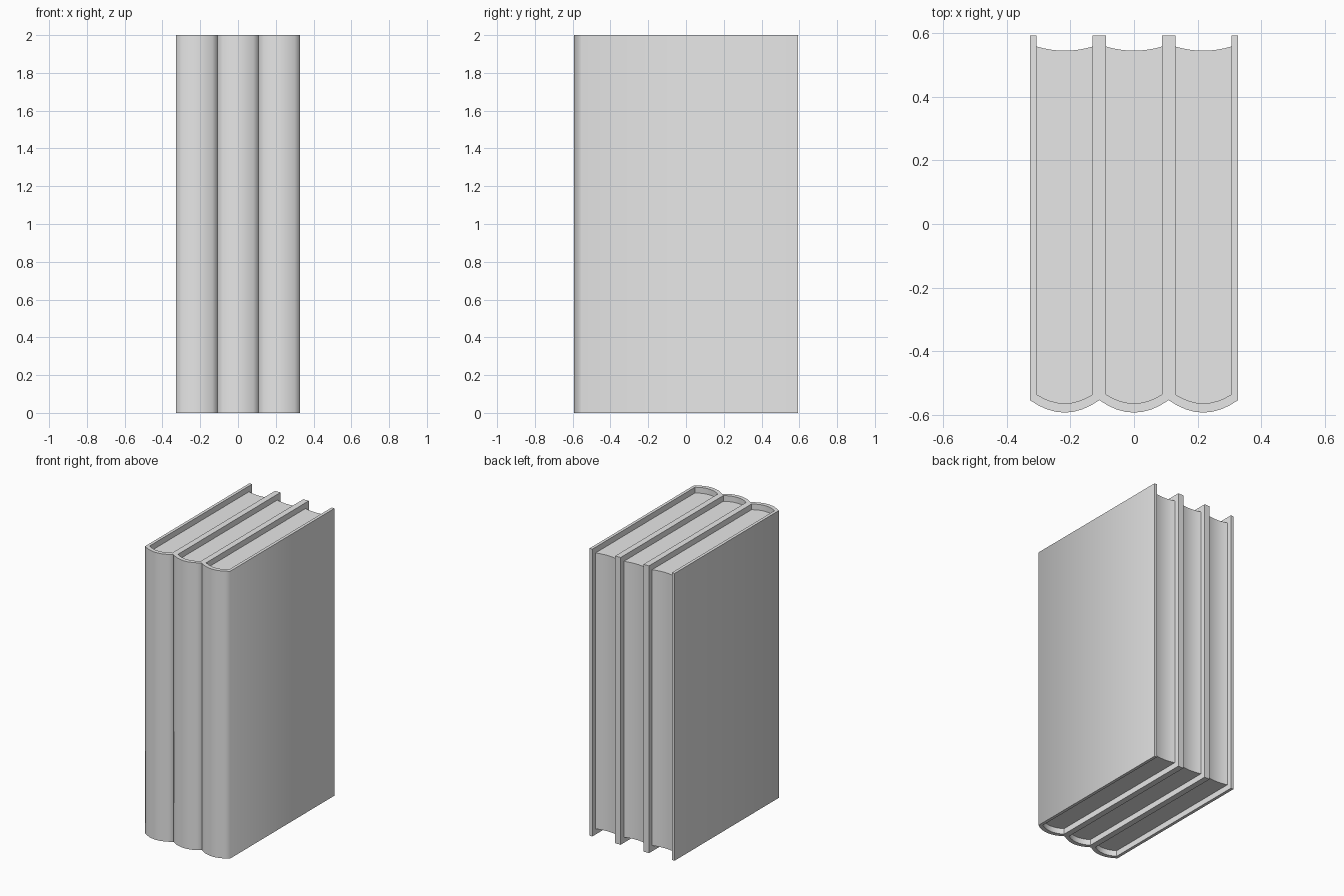
import bpy, bmesh, math

if "Cube" in bpy.data.objects:
    bpy.data.objects.remove(bpy.data.objects["Cube"])

HALF = 0.109      # half thickness of one book
BOARD = 0.021     # cover board thickness
BACK = 0.593      # open edge of the covers
HEIGHT = 2.0
RECESS = 0.04     # pages stop short of the cover at top and bottom
SEG = 8           # facets across the rounded spine

grey = bpy.data.materials.new("plain_grey")
grey.diffuse_color = (0.8, 0.8, 0.8, 1)
grey.use_nodes = True
grey.node_tree.nodes["Principled BSDF"].inputs["Base Color"].default_value = grey.diffuse_color


def arc(half, y_side, sag):
    """Shallow curve from -half to +half, bulging by sag towards the front."""
    ts = [-1 + 2 * i / SEG for i in range(SEG + 1)]
    return [(half * t, y_side - sag * (1 - t * t)) for t in ts]


def extrude_strip(name, line_a, line_b, x, z0, z1):
    """Solid between two matching lines, raised from z0 to z1."""
    bm = bmesh.new()
    va = [bm.verts.new((px, py, z0)) for px, py in line_a]
    vb = [bm.verts.new((px, py, z0)) for px, py in line_b]
    for i in range(len(va) - 1):
        bm.faces.new((va[i], va[i + 1], vb[i + 1], vb[i]))
    new = bmesh.ops.extrude_face_region(bm, geom=bm.faces[:], use_keep_orig=True)
    top = [g for g in new["geom"] if isinstance(g, bmesh.types.BMVert)]
    bmesh.ops.translate(bm, verts=top, vec=(0, 0, z1 - z0))
    bmesh.ops.recalc_face_normals(bm, faces=bm.faces[:])
    mesh = bpy.data.meshes.new(name)
    bm.to_mesh(mesh)
    bm.free()
    mesh.materials.append(grey)
    obj = bpy.data.objects.new(name, mesh)
    obj.location.x = x
    bpy.context.collection.objects.link(obj)
    bpy.ops.object.select_all(action='DESELECT')
    obj.select_set(True)
    bpy.context.view_layer.objects.active = obj
    bpy.ops.object.shade_smooth_by_angle(angle=math.radians(60))
    return obj


inner = HALF - BOARD
spine_out = arc(HALF, -0.554, 0.039)
spine_in = arc(inner, -0.536, 0.028)
fore_edge = arc(inner, 0.558, 0.013)

for i, label in enumerate(("left", "middle", "right")):
    x = (i - 1) * 2 * HALF
    # Cover: two boards joined by a rounded spine
    extrude_strip(label + "_book_cover",
                  [(-HALF, BACK)] + spine_out + [(HALF, BACK)],
                  [(-inner, BACK)] + spine_in + [(inner, BACK)],
                  x, 0, HEIGHT)
    # Page block: rounded at the spine, hollow at the fore edge
    extrude_strip(label + "_book_pages", spine_in, fore_edge,
                  x, RECESS, HEIGHT - RECESS)
